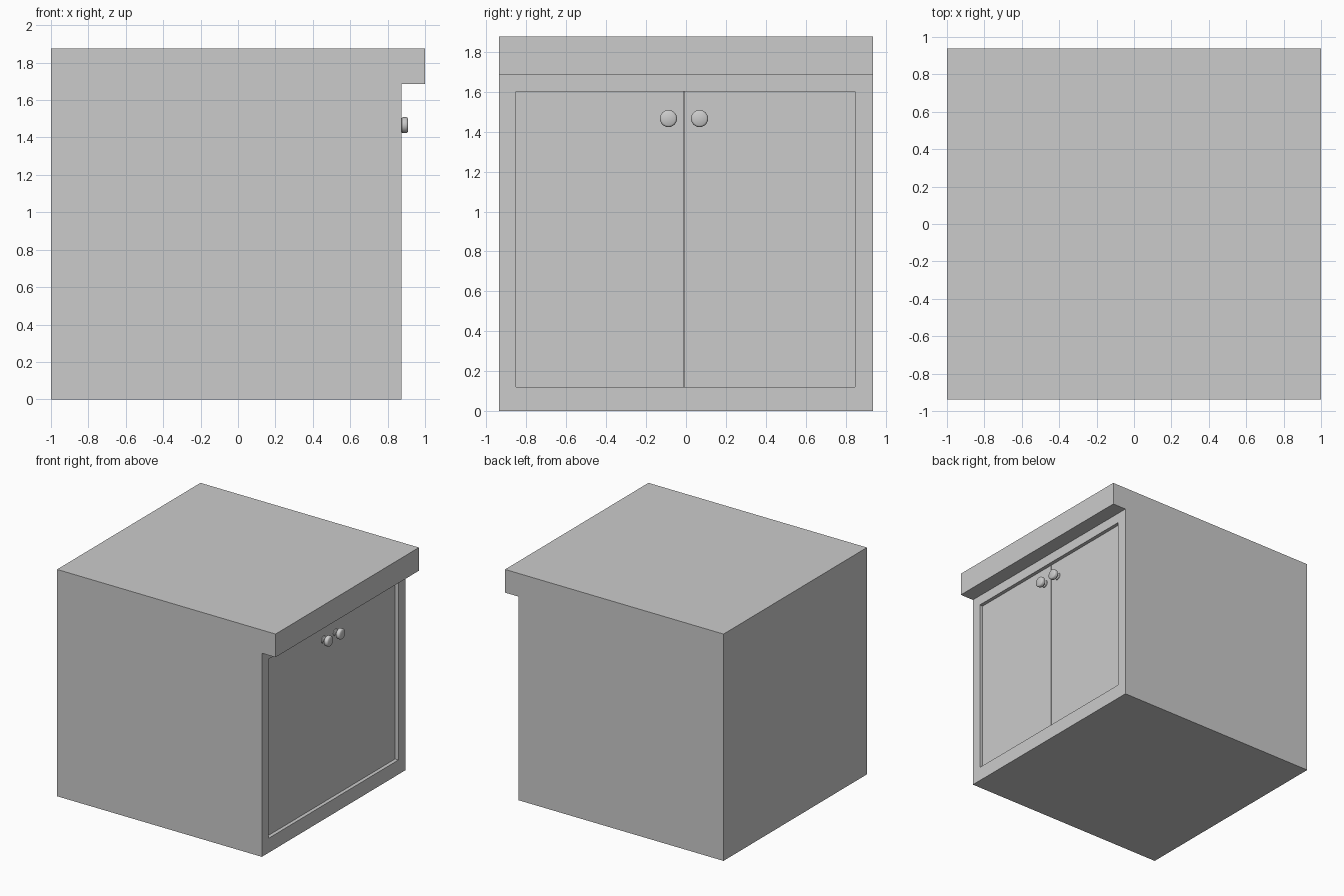
import bpy, bmesh
from math import radians
from mathutils import Matrix, Vector

if "Cube" in bpy.data.objects:
    bpy.data.objects.remove(bpy.data.objects["Cube"])

HALF_Y = 0.9375
FRONT_X = 0.875
DOOR_X = 0.845
Y0, Y1, Z0, Z1 = -0.853, 0.848, 0.12, 1.602   # door opening
SPLIT, GAP = -0.01, 0.004


def to_object(name, bm):
    bmesh.ops.recalc_face_normals(bm, faces=bm.faces)
    mesh = bpy.data.meshes.new(name)
    bm.to_mesh(mesh)
    bm.free()
    obj = bpy.data.objects.new(name, mesh)
    bpy.context.collection.objects.link(obj)
    return obj


def box(name, lo, hi):
    lo, hi = Vector(lo), Vector(hi)
    bm = bmesh.new()
    bmesh.ops.create_cube(bm, size=1, matrix=Matrix.Translation((lo + hi) / 2)
                          @ Matrix.Diagonal((*(hi - lo), 1)))
    return to_object(name, bm)


def knob(name, y, z):
    # half profile (distance from door, radius), spun around x
    profile = [(0, 0.030), (0.006, 0.028), (0.012, 0.018), (0.024, 0.018),
               (0.028, 0.036), (0.033, 0.042), (0.053, 0.043),
               (0.060, 0.040), (0.064, 0.034), (0.064, 0)]
    bm = bmesh.new()
    verts = [bm.verts.new((DOOR_X + d, y, z + r)) for d, r in profile]
    edges = [bm.edges.new(pair) for pair in zip(verts, verts[1:])]
    bmesh.ops.spin(bm, geom=verts + edges, cent=(0, y, z), axis=(1, 0, 0),
                   angle=radians(360), steps=24)
    bmesh.ops.remove_doubles(bm, verts=bm.verts, dist=1e-4)
    obj = to_object(name, bm)
    bpy.context.view_layer.objects.active = obj
    obj.select_set(True)
    bpy.ops.object.shade_smooth_by_angle(angle=radians(40))
    obj.select_set(False)


# Cabinet body with overhanging top: side profile extruded along y
outline = [(-1, 0), (FRONT_X, 0), (FRONT_X, 1.685), (1, 1.685), (1, 1.877), (-1, 1.877)]
bm = bmesh.new()
side = bm.faces.new([bm.verts.new((x, -HALF_Y, z)) for x, z in outline])
ext = bmesh.ops.extrude_face_region(bm, geom=[side], use_keep_orig=True)
bmesh.ops.translate(bm, vec=(0, 2 * HALF_Y, 0),
                    verts=[g for g in ext["geom"] if isinstance(g, bmesh.types.BMVert)])
bmesh.ops.recalc_face_normals(bm, faces=bm.faces)

# Door opening: inset the front face, fit it to the frame, push it in
front = next(f for f in bm.faces
             if all(abs(v.co.x - FRONT_X) < 1e-4 for v in f.verts))
for step in range(2):
    bmesh.ops.inset_individual(bm, faces=[front], thickness=0.05 if step == 0 else 0)
    for v in front.verts:
        v.co.y = Y0 if v.co.y < 0 else Y1
        v.co.z = Z0 if v.co.z < 0.9 else Z1
        v.co.x = FRONT_X if step == 0 else DOOR_X - 0.03
to_object("cabinet_body", bm)

# Pair of doors with a narrow gap, and a knob on each
for label, ya, yb in (("left", Y0, SPLIT - GAP / 2), ("right", SPLIT + GAP / 2, Y1)):
    box(label + "_door", (DOOR_X - 0.03, ya, Z0), (DOOR_X, yb, Z1))
knob("left_knob", -0.088, 1.466)
knob("right_knob", 0.068, 1.466)
